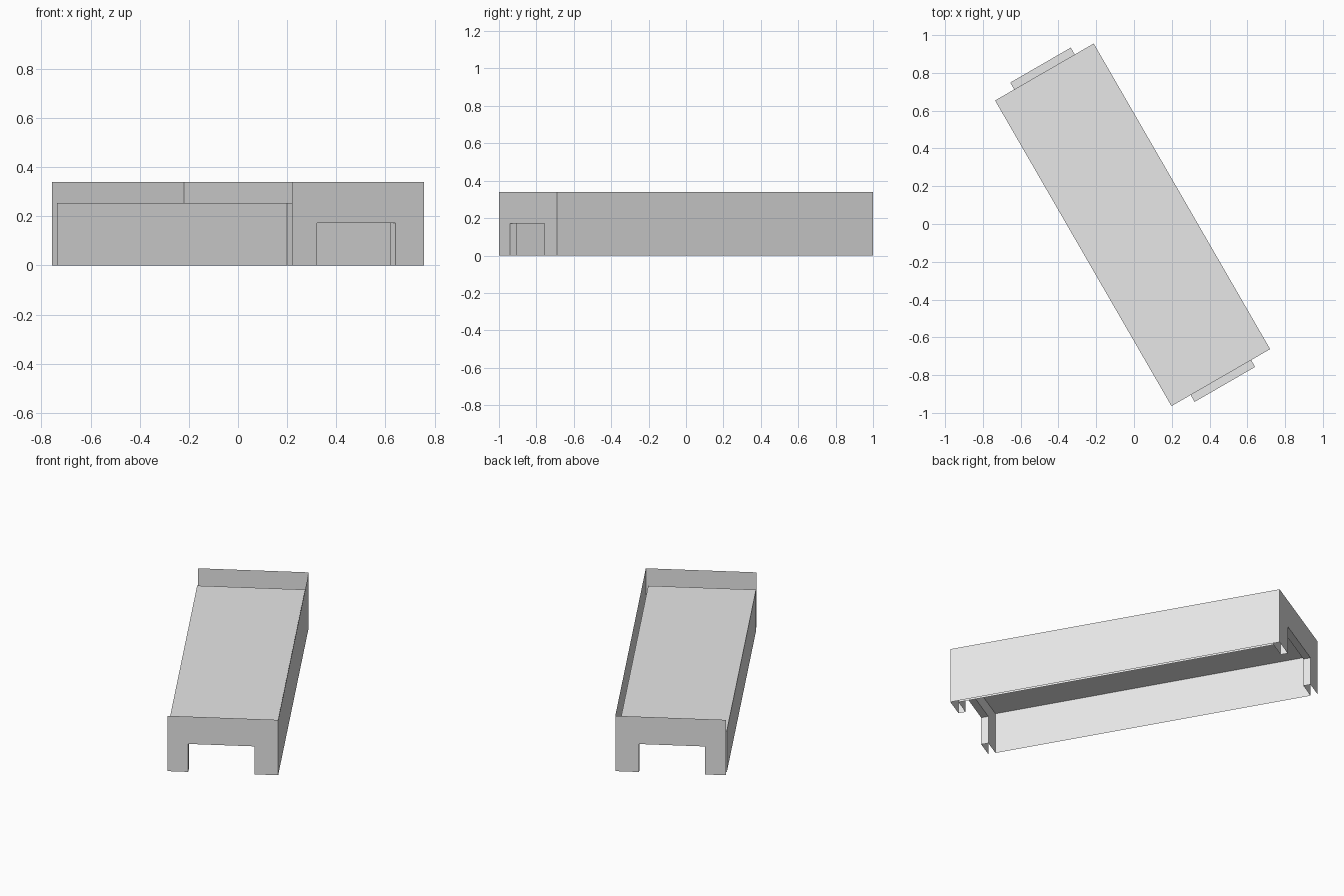
import bpy
import bmesh
import math

cube = bpy.data.objects.get("Cube")
if cube:
    bpy.data.objects.remove(cube, do_unlink=True)

# Main dimensions, in the turned frame of the tray
TURN = math.radians(30)
LEFT, RIGHT = -0.31, 0.31        # outer shell
INNER_RIGHT = 0.293              # inner shell on the lipped side
OUTER_END, INNER_END = 0.976, 0.934
RIM, DECK = 0.34, 0.253
ARCH_LEFT, ARCH_RIGHT, ARCH_TOP = -0.193, 0.177, 0.172

grey = bpy.data.materials.new("plain_grey")
grey.use_nodes = True
grey.diffuse_color = (0.8, 0.8, 0.8, 1)
grey.node_tree.nodes["Principled BSDF"].inputs["Base Color"].default_value = (0.8, 0.8, 0.8, 1)


def sheet(name, *outlines):
    """Thin sheet object made of one face per outline."""
    bm = bmesh.new()
    for outline in outlines:
        bm.faces.new([bm.verts.new(p) for p in outline])
    bmesh.ops.remove_doubles(bm, verts=bm.verts, dist=0.0001)
    mesh = bpy.data.meshes.new(name)
    bm.to_mesh(mesh)
    bm.free()
    mesh.materials.append(grey)
    obj = bpy.data.objects.new(name, mesh)
    obj.rotation_euler.z = TURN
    bpy.context.collection.objects.link(obj)
    return obj


def side_wall(name, x, end, top, facing):
    """Upright wall along the length of the tray."""
    pts = [(x, -end, 0), (x, end, 0), (x, end, top), (x, -end, top)]
    sheet(name, pts[::facing])


def end_wall(name, y, right, top, facing):
    """Upright end wall with a square doorway cut from its foot."""
    profile = [(LEFT, 0), (ARCH_LEFT, 0), (ARCH_LEFT, ARCH_TOP), (ARCH_RIGHT, ARCH_TOP),
               (ARCH_RIGHT, 0), (right, 0), (right, top), (LEFT, top)]
    sheet(name, [(x, y, z) for x, z in profile][::facing])


# Deck and long walls
sheet("deck", [(LEFT, -INNER_END, DECK), (INNER_RIGHT, -INNER_END, DECK),
               (INNER_RIGHT, INNER_END, DECK), (LEFT, INNER_END, DECK)])
side_wall("outer_long_wall", RIGHT, OUTER_END, RIM, 1)
side_wall("inner_long_wall", INNER_RIGHT, INNER_END, DECK, -1)
side_wall("low_long_wall", LEFT, INNER_END, DECK, -1)

# Double end walls joined by the doorway lining
for label, s in (("front", -1), ("back", 1)):
    end_wall(label + "_outer_end", s * OUTER_END, RIGHT, RIM, -s)
    end_wall(label + "_inner_end", s * INNER_END, INNER_RIGHT, DECK, s)
    a, b = s * INNER_END, s * OUTER_END
    frame = [(ARCH_LEFT, 0), (ARCH_LEFT, ARCH_TOP), (ARCH_RIGHT, ARCH_TOP), (ARCH_RIGHT, 0)]
    sheet(label + "_doorway_lining",
          *[[(p[0], a, p[1]), (q[0], a, q[1]), (q[0], b, q[1]), (p[0], b, p[1])][::s]
            for p, q in zip(frame, frame[1:])])
